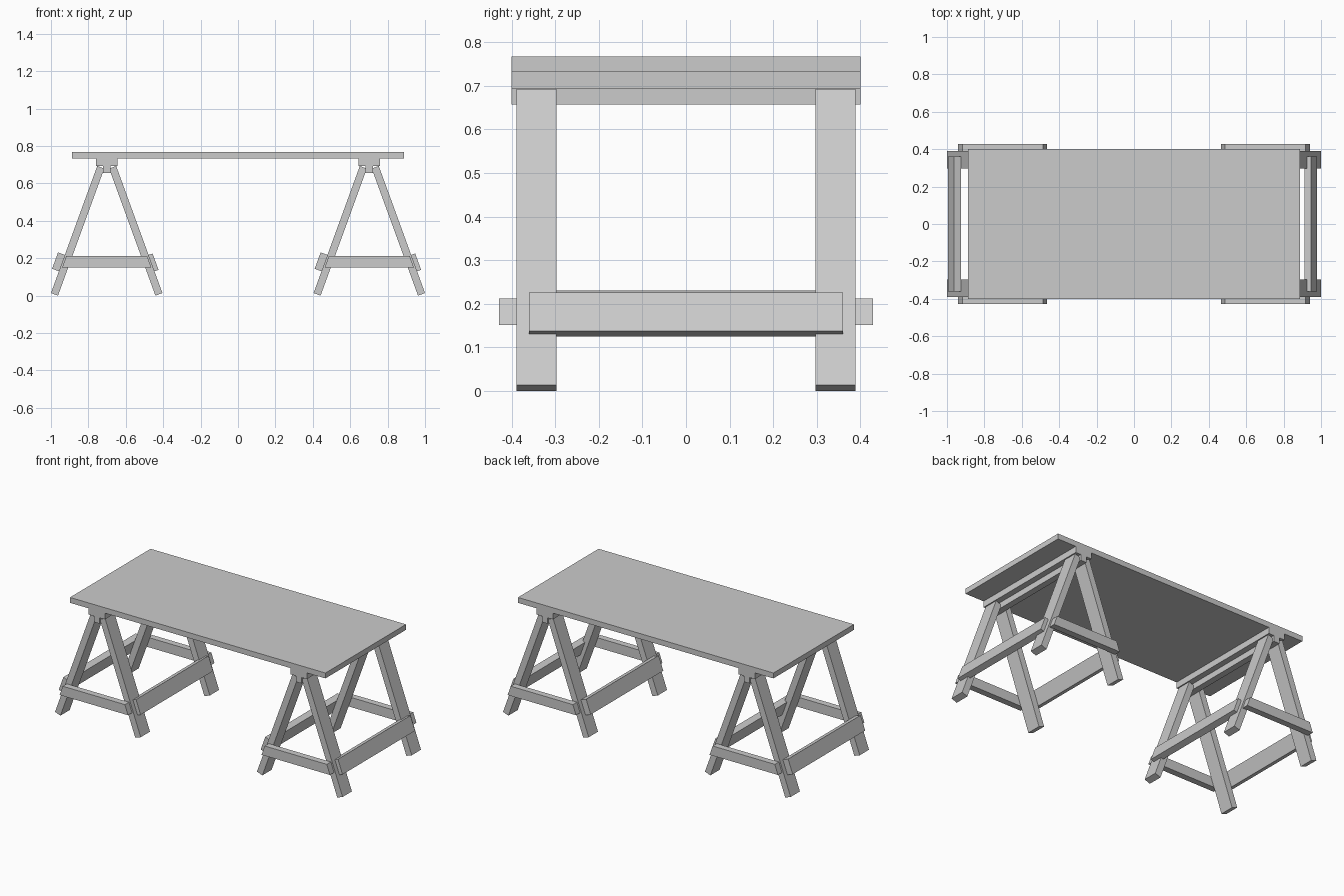
import bpy
from math import radians, sin, cos

if "Cube" in bpy.data.objects:
    bpy.data.objects.remove(bpy.data.objects["Cube"])

TILT = radians(20)
CX = 0.702


def prism(name, profile, y0, y1):
    """Extrude an x-z profile (counter-clockwise seen from the front) from y0 to y1."""
    n = len(profile)
    verts = [(x, y, z) for y in (y0, y1) for x, z in profile]
    faces = [list(range(n)), list(range(2 * n - 1, n - 1, -1))]
    faces += [[i, i + n, (i + 1) % n + n, (i + 1) % n] for i in range(n)]
    mesh = bpy.data.meshes.new(name)
    mesh.from_pydata(verts, [], faces)
    obj = bpy.data.objects.new(name, mesh)
    bpy.context.collection.objects.link(obj)
    return obj


def tilted(cx, side, x, z, length, thick):
    """Board section leaning inwards; (x, z) is its lower outer corner."""
    ux, uz = -sin(TILT) * length, cos(TILT) * length
    tx, tz = -cos(TILT) * thick, -sin(TILT) * thick
    pts = [(x, z), (x + ux, z + uz), (x + ux + tx, z + uz + tz), (x + tx, z + tz)]
    pts = [(cx + side * px, pz) for px, pz in pts]
    return pts if side > 0 else pts[::-1]


# table top
prism("table_top", [(-0.888, 0.733), (0.888, 0.733), (0.888, 0.767), (-0.888, 0.767)], -0.4, 0.4)

for label, cx in (("left", -CX), ("right", CX)):
    # T-shaped beam under the top
    tee = [(-0.02, 0.657), (0.02, 0.657), (0.02, 0.694), (0.057, 0.694),
           (0.057, 0.733), (-0.057, 0.733), (-0.057, 0.694), (-0.02, 0.694)]
    prism(label + "_trestle_beam", [(cx + x, z) for x, z in tee], -0.4, 0.4)

    for side, sname in ((-1, "a"), (1, "b")):
        # splayed legs
        for ys, yname in ((-1, "front"), (1, "back")):
            y0, y1 = sorted((ys * 0.297, ys * 0.389))
            prism(f"{label}_{yname}_leg_{sname}",
                  tilted(cx, side, 0.298, 0.0137, 0.723, 0.04), y0, y1)
        # long rails: one lies on the legs, the other is let into them
        x, z = (0.292, 0.1436) if side < 0 else (0.277, 0.138)
        prism(f"{label}_long_rail_{sname}", tilted(cx, side, x, z, 0.093, 0.039), -0.36, 0.36)

    # cross rails with slanted ends
    for ys, yname in ((-1, "front"), (1, "back")):
        y0, y1 = sorted((ys * 0.389, ys * 0.429))
        prism(f"{label}_{yname}_cross_rail",
              [(cx - 0.238, 0.151), (cx + 0.238, 0.151), (cx + 0.216, 0.212), (cx - 0.216, 0.212)],
              y0, y1)
